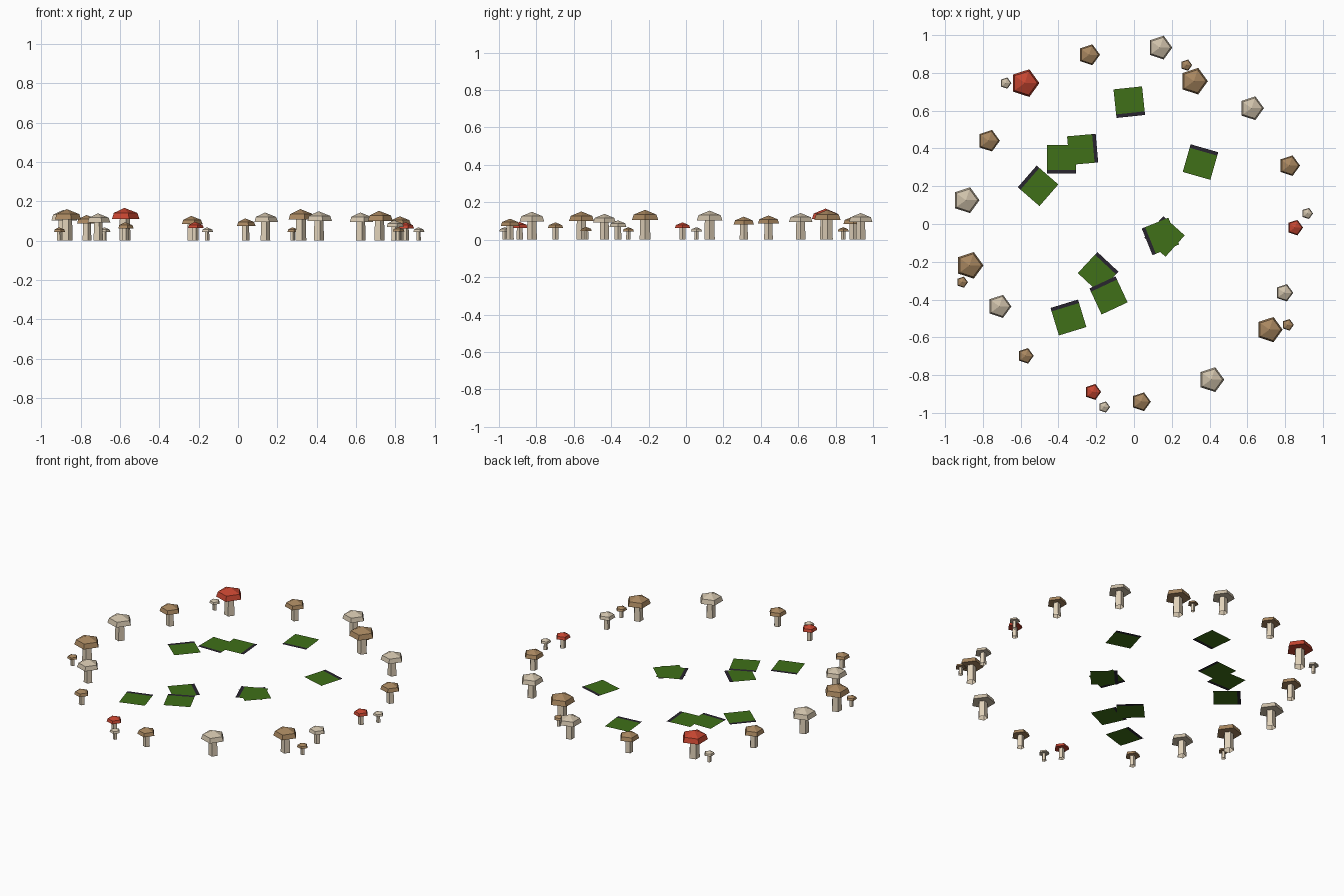
import bpy, bmesh, math
from mathutils import Matrix

if "Cube" in bpy.data.objects:
    bpy.data.objects.remove(bpy.data.objects["Cube"])


def material(name, rgb):
    m = bpy.data.materials.new(name)
    m.diffuse_color = (*rgb, 1)
    m.use_nodes = True
    m.node_tree.nodes["Principled BSDF"].inputs["Base Color"].default_value = m.diffuse_color
    return m


MATS = {
    "cream": material("cream cap", (0.62, 0.53, 0.40)),
    "brown": material("brown cap", (0.39, 0.24, 0.115)),
    "red": material("red cap", (0.56, 0.06, 0.03)),
}
STEM = material("pale stem", (0.74, 0.63, 0.48))
GREEN = material("grass green", (0.050, 0.16, 0.009))
DARK = material("dark soil", (0.022, 0.018, 0.028))


def lathe(bm, profile, sides, mat, bottom=True):
    """Low-poly solid from (radius, z) pairs, bottom to top; radius 0 is a tip."""
    rings = []
    for r, z in profile:
        n = sides if r else 1
        rings.append([bm.verts.new((r * math.cos(2 * math.pi * i / sides),
                                    r * math.sin(2 * math.pi * i / sides), z)) for i in range(n)])
    faces = [bm.faces.new(rings[0][::-1])] if bottom else []
    for a, b in zip(rings, rings[1:]):
        for i in range(sides):
            j = (i + 1) % sides
            quad = [a[i], a[j]] + ([b[j], b[i]] if len(b) > 1 else [b[0]])
            faces.append(bm.faces.new(quad))
    for f in faces:
        f.material_index = mat


def finish(bm, name, mats, matrix):
    me = bpy.data.meshes.new(name)
    bm.to_mesh(me)
    bm.free()
    for m in mats:
        me.materials.append(m)
    ob = bpy.data.objects.new(name, me)
    ob.matrix_world = matrix
    bpy.context.collection.objects.link(ob)


def mushroom(x, y, r, colour):
    bm = bmesh.new()
    lathe(bm, [(0.41, 0), (0.37, 1.50)], 5, 0, bottom=False)      # open stem
    lathe(bm, [(1, 1.43), (0.86, 1.82), (0, 2.16)], 5, 1)         # cap
    finish(bm, colour + "_mushroom", [STEM, MATS[colour]],
           Matrix.Translation((x + 0.002, y - 0.004, 0)) @ Matrix.Scale(r, 4))


def grass_patch(x, y, angle, side, z):
    """Flat square with a dark strip along one local side."""
    s, w = 0.076, 0.019
    bm = bmesh.new()
    rows = [[bm.verts.new((px, py, 0)) for px in (-s, s)] for py in (-s, s - w, s)]
    for k in range(2):
        f = bm.faces.new((rows[k][0], rows[k][1], rows[k + 1][1], rows[k + 1][0]))
        f.material_index = k
    turn = angle + {"top": 0, "left": 90, "bottom": 180, "right": 270}[side]
    finish(bm, "grass_patch", [GREEN, DARK],
           Matrix.Translation((x, y, z)) @ Matrix.Rotation(math.radians(turn), 4, 'Z'))


# ring of mushrooms: x, y, cap radius, colour
for m in [
    (-0.24, 0.90, 0.058, "brown"), (0.135, 0.938, 0.066, "cream"),
    (0.275, 0.845, 0.031, "brown"), (0.315, 0.76, 0.074, "brown"),
    (0.62, 0.617, 0.066, "cream"), (0.82, 0.313, 0.057, "brown"),
    (0.915, 0.06, 0.031, "cream"), (0.85, -0.015, 0.043, "red"),
    (0.793, -0.36, 0.048, "cream"), (0.715, -0.555, 0.070, "brown"),
    (0.812, -0.53, 0.032, "brown"), (0.407, -0.82, 0.069, "cream"),
    (0.035, -0.937, 0.052, "brown"), (-0.16, -0.965, 0.031, "cream"),
    (-0.22, -0.885, 0.044, "red"), (-0.576, -0.694, 0.043, "brown"),
    (-0.715, -0.432, 0.064, "cream"), (-0.912, -0.304, 0.031, "brown"),
    (-0.873, -0.215, 0.074, "brown"), (-0.892, 0.13, 0.072, "cream"),
    (-0.772, 0.445, 0.060, "brown"), (-0.58, 0.75, 0.077, "red"),
    (-0.682, 0.75, 0.031, "cream"),
]:
    mushroom(*m)

# flat grass patches: x, y, rotation, side with the dark strip
for i, p in enumerate([
    (-0.025, 0.645, 6, "bottom"), (0.352, 0.328, -16, "top"),
    (-0.384, 0.343, 0, "bottom"), (-0.272, 0.395, 5, "right"),
    (-0.508, 0.202, -41, "left"), (0.14, -0.066, 22, "left"),
    (0.161, -0.066, -42, "left"), (-0.135, -0.378, 25, "top"),
    (-0.19, -0.256, -43, "top"), (-0.347, -0.495, 17, "top"),
]):
    grass_patch(*p, 0.017 + 0.0004 * (i % 2))
